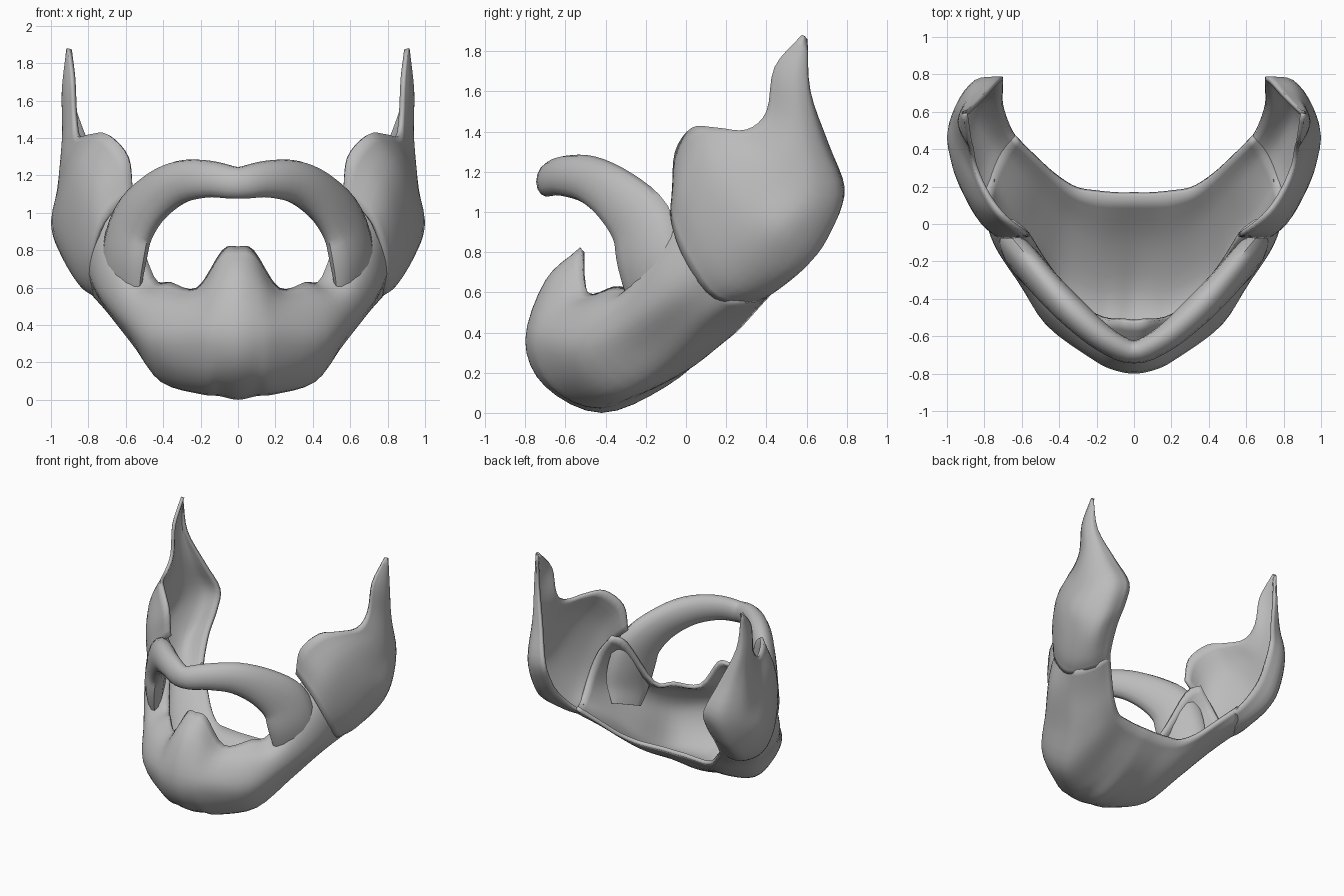
import bpy, bmesh, math
from mathutils import Vector

if "Cube" in bpy.data.objects:
    bpy.data.objects.remove(bpy.data.objects["Cube"])

GREY = bpy.data.materials.new("beard_grey")
GREY.diffuse_color = (0.5, 0.5, 0.5, 1)
GREY.use_nodes = True
GREY.node_tree.nodes["Principled BSDF"].inputs["Base Color"].default_value = GREY.diffuse_color


def smooth_path(pts, n, mirrored=False):
    """Catmull-Rom resampling, n steps per segment; mirrored starts square to x = 0."""
    p = [Vector(q) for q in pts]
    first = p[1] * Vector((-1, 1, 1)) if mirrored else 2 * p[0] - p[1]
    p = [first] + p + [2 * p[-1] - p[-2]]
    out = []
    for i in range(1, len(p) - 2):
        a, b, c, d = p[i - 1:i + 3]
        for k in range(n):
            t = k / n
            out.append(0.5 * (2 * b + (c - a) * t + (2 * a - 5 * b + 4 * c - d) * t * t
                              + (3 * b - a - 3 * c + d) * t ** 3))
    return out + [p[-2]]


def loft(sections, n=4, mirrored=False):
    """Smooth grid through a row of section curves."""
    cols = [smooth_path(s, n) for s in sections]
    rows = [smooth_path(r, n, mirrored) for r in zip(*cols)]
    return [list(c) for c in zip(*rows)]


def make(name, grid, thick=0.0, closed=False):
    m = len(grid[0])
    verts = [v for col in grid for v in col]
    faces = []
    for i in range(len(grid) - 1):
        for j in range(m if closed else m - 1):
            k = (j + 1) % m
            faces.append((i * m + j, (i + 1) * m + j, (i + 1) * m + k, i * m + k))
    if closed:
        faces.append(tuple(range((len(grid) - 1) * m, len(grid) * m)))
    me = bpy.data.meshes.new(name)
    me.from_pydata(verts, [], faces)
    if closed:
        bm = bmesh.new()
        bm.from_mesh(me)
        bmesh.ops.recalc_face_normals(bm, faces=bm.faces)
        bm.to_mesh(me)
        bm.free()
    me.materials.append(GREY)
    ob = bpy.data.objects.new(name, me)
    bpy.context.collection.objects.link(ob)
    mir = ob.modifiers.new("mirror", 'MIRROR')
    mir.use_clip = True
    mir.merge_threshold = 0.002
    if thick:
        sol = ob.modifiers.new("thickness", 'SOLIDIFY')
        sol.thickness = thick
        sol.offset = -1
    bpy.ops.object.select_all(action='DESELECT')
    ob.select_set(True)
    bpy.context.view_layer.objects.active = ob
    bpy.ops.object.shade_smooth_by_angle(angle=math.radians(50))


# Jaw and chin: sections run from the neck edge, round the bottom, to the lip edge
jaw = [
    [(0, .17, .35), (0, -.1, .13), (0, -.42, 0), (0, -.7, .13), (0, -.8, .36), (0, -.7, .66), (0, -.53, .82)],
    [(.09, .17, .35), (.1, -.1, .14), (.1, -.42, .02), (.1, -.68, .13), (.11, -.78, .36), (.11, -.68, .62), (.085, -.52, .8)],
    [(.2, .18, .35), (.2, -.1, .15), (.2, -.42, .03), (.2, -.64, .13), (.22, -.725, .35), (.23, -.63, .52), (.22, -.49, .6)],
    [(.31, .2, .36), (.36, 0, .21), (.4, -.3, .09), (.45, -.46, .18), (.47, -.54, .34), (.44, -.48, .52), (.36, -.36, .63)],
    [(.42, .27, .42), (.47, .12, .32), (.53, -.07, .26), (.58, -.19, .33), (.62, -.3, .44), (.58, -.32, .58), (.45, -.24, .66)],
    [(.53, .37, .53), (.58, .25, .45), (.66, .1, .43), (.71, .0, .49), (.75, -.1, .6), (.7, -.14, .79), (.57, -.07, 1.0)],
    [(.64, .48, .65), (.71, .4, .58), (.78, .26, .56), (.8, .17, .62), (.81, .08, .74), (.77, .02, .9), (.66, .0, 1.06)],
]
make("jaw_beard", loft(jaw, mirrored=True), 0.03)

# Sideburn: wraps from the back of the jaw up to a pointed tip
side = [
    [(.61, .44, .61), (.72, .34, .55), (.78, .14, .57), (.79, .0, .75), (.72, -.075, .95), (.56, -.07, 1.1)],
    [(.66, .52, .68), (.78, .43, .6), (.86, .25, .63), (.88, .12, .82), (.79, -.02, 1.1), (.59, -.055, 1.3)],
    [(.7, .64, .82), (.86, .57, .71), (.95, .4, .78), (.96, .27, .95), (.86, .1, 1.22), (.7, .03, 1.42)],
    [(.7, .74, .97), (.87, .68, .85), (.995, .5, .92), (.97, .36, 1.07), (.9, .24, 1.27), (.79, .15, 1.42)],
    [(.71, .79, 1.12), (.85, .77, 1.09), (.95, .64, 1.09), (.96, .51, 1.18), (.93, .41, 1.29), (.86, .3, 1.41)],
    [(.79, .71, 1.34), (.88, .68, 1.35), (.93, .61, 1.38), (.94, .54, 1.42), (.92, .47, 1.46), (.88, .4, 1.5)],
    [(.88, .62, 1.6), (.92, .61, 1.61), (.94, .57, 1.63), (.94, .53, 1.66), (.92, .48, 1.69), (.89, .44, 1.72)],
    [(.91, .605, 1.86), (.915, .6, 1.865), (.918, .595, 1.87), (.918, .59, 1.875), (.915, .585, 1.878), (.91, .575, 1.88)],
]
make("sideburns", loft(side), 0.025)

# Moustache: flattened tube that widens and sinks into the cheek
path = [(0, -.685, 1.16), (.16, -.615, 1.18), (.32, -.48, 1.16), (.46, -.34, 1.07),
        (.565, -.22, .93), (.61, -.18, .76), (.62, -.15, .6), (.6, -.1, .48)]
size = [(.085, .06, 0), (.1, .07, 0), (.12, .08, 0), (.145, .08, 0),
        (.18, .08, 0), (.19, .075, 0), (.17, .05, 0), (.12, .02, 0)]
pts, radii = smooth_path(path, 4, True), smooth_path(size, 4)
rings = []
for i, p in enumerate(pts):
    t = pts[min(i + 1, len(pts) - 1)] - pts[i - 1] if i else Vector((1, 0, 0))
    n = Vector((0, -1, .15)).lerp(Vector((.83, -.55, .1)), min(1, p.x / .45))
    up = n.cross(t).normalized()
    out = t.cross(up).normalized()
    h, d, _ = radii[i]
    rings.append([p + up * h * math.cos(a) + out * d * math.sin(a)
                  for a in (2 * math.pi * k / 14 for k in range(14))])
make("moustache", rings, closed=True)
